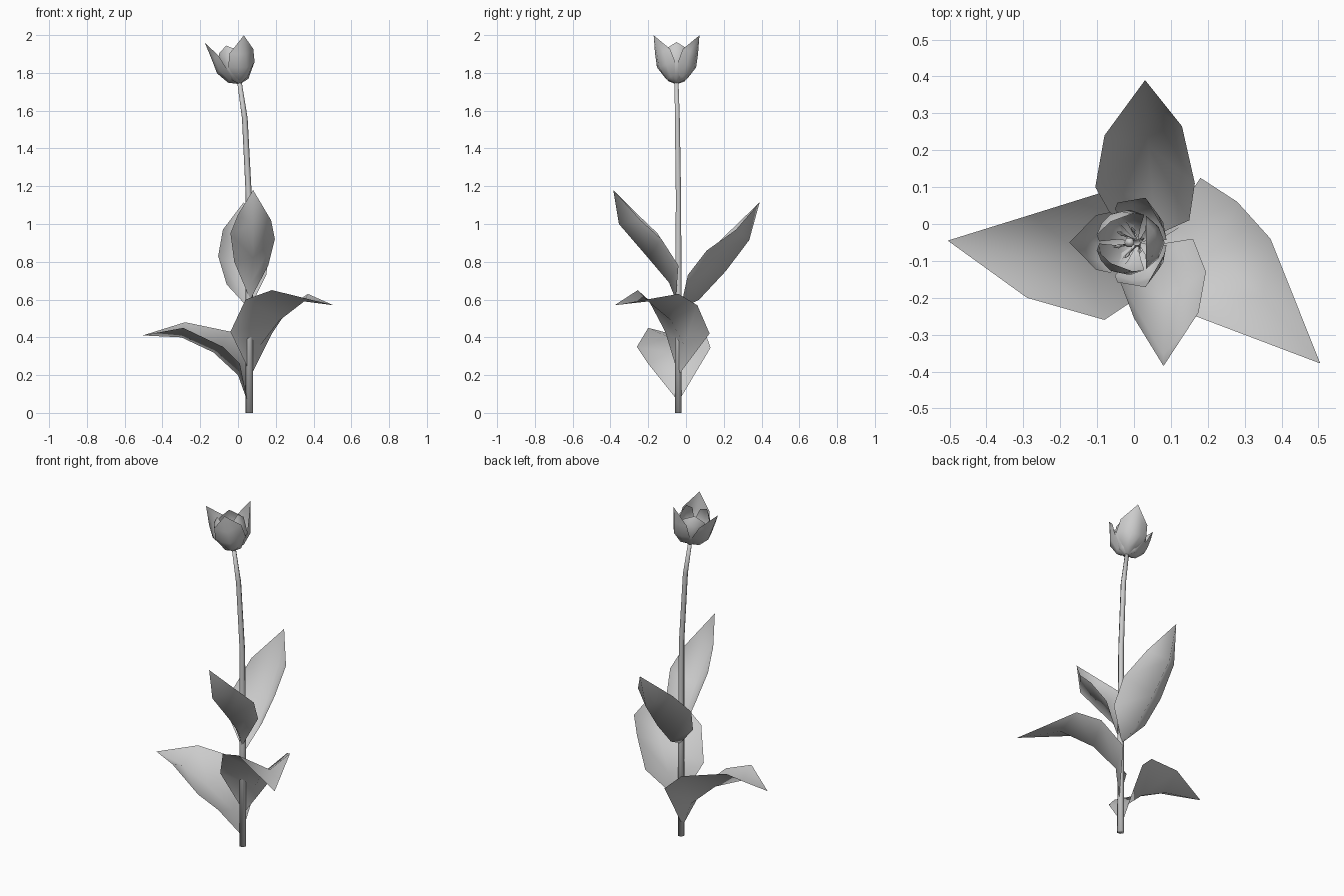
import bpy, bmesh
from math import sin, cos, pi, radians
from mathutils import Matrix, Vector

cube = bpy.data.objects.get("Cube")
if cube:
    bpy.data.objects.remove(cube, do_unlink=True)

GREY = (0.6, 0.6, 0.6, 1)
grey = bpy.data.materials.new("plain grey")
grey.use_nodes = True
grey.diffuse_color = GREY
grey.node_tree.nodes["Principled BSDF"].inputs["Base Color"].default_value = GREY


def finish(bm, name, matrix=None):
    if matrix:
        bm.transform(matrix)
    mesh = bpy.data.meshes.new(name)
    bm.to_mesh(mesh)
    bm.free()
    mesh.materials.append(grey)
    for poly in mesh.polygons:
        poly.use_smooth = True
    obj = bpy.data.objects.new(name, mesh)
    bpy.context.collection.objects.link(obj)
    return obj


def add_blade(bm, base, rows, tip):
    """Pointed sheet: each row crosses the blade, closed by a point at both ends."""
    base, tip = bm.verts.new(base), bm.verts.new(tip)
    rows = [[bm.verts.new(p) for p in row] for row in rows]
    for i in range(len(rows[0]) - 1):
        bm.faces.new((base, rows[0][i + 1], rows[0][i]))
        for low, high in zip(rows, rows[1:]):
            bm.faces.new((low[i], low[i + 1], high[i + 1], high[i]))
        bm.faces.new((rows[-1][i], rows[-1][i + 1], tip))


def add_tube(bm, path, radii, sides):
    rings = []
    for point, r in zip(path, radii):
        rings.append([bm.verts.new(Vector(point) + Vector((r * cos(2 * pi * k / sides),
                      r * sin(2 * pi * k / sides), 0))) for k in range(sides)])
    for a, b in zip(rings, rings[1:]):
        for k in range(sides):
            n = (k + 1) % sides
            bm.faces.new((a[k], a[n], b[n], b[k]))
    bm.faces.new(rings[0][::-1])
    bm.faces.new(rings[-1])


def leaf(name, base, rows, tip):
    bm = bmesh.new()
    add_blade(bm, base, rows, tip)
    finish(bm, name)


# Stem, leaning gently towards the flower
bm = bmesh.new()
add_tube(bm, [(.06, -.04, 0), (.06, -.04, .6), (.057, -.04, 1.15), (.036, -.046, 1.56), (.008, -.05, 1.75)],
         [.02, .019, .016, .015, .012], 6)
finish(bm, "stem")

# Leaves: rows run edge, midrib, edge
leaf("right_leaf", (.05, -.04, .06),
     [[(.01, -.2, .26), (0, -.05, .2), (.05, .13, .345)],
      [(-.08, -.26, .35), (-.13, -.09, .32), (-.04, .1, .43)],
      [(-.29, -.2, .45), (-.3, -.09, .4), (-.28, .025, .48)]],
     (-.505, -.045, .41))
leaf("left_leaf", (.07, -.04, .2),
     [[(-.04, -.11, .43), (.12, -.01, .36), (.18, .125, .42)],
      [(.04, -.2, .6), (.22, -.08, .49), (.28, .06, .57)],
      [(.18, -.255, .65), (.35, -.2, .59), (.37, -.04, .63)]],
     (.505, -.378, .57))
leaf("front_leaf", (.065, -.055, .6),
     [[(-.02, -.06, .8), (.07, -.09, .69), (.16, -.04, .78)],
      [(-.04, -.15, .95), (.08, -.2, .82), (.195, -.13, .92)],
      [(0, -.255, 1.05), (.08, -.355, 1), (.175, -.24, 1.02)]],
     (.08, -.385, 1.18))
leaf("back_leaf", (.06, -.03, .55),
     [[(.15, .01, .73), (.05, .07, .6), (-.06, .02, .68)],
      [(.165, .11, .86), (.04, .21, .75), (-.105, .1, .83)],
      [(.13, .265, .97), (.03, .335, .915), (-.08, .24, .97)]],
     (.03, .39, 1.115))

# Flower head tilts to the right side
head = Matrix.Translation((.01, -.05, 1.74)) @ Matrix.Rotation(radians(-11), 4, 'Y')


def polar(r, angle, h):
    return (r * cos(angle), r * sin(angle), h)


def petals(name, start, profile, tip):
    """Three cupped petals; profile rows give midrib radius, height, half angle."""
    for n in range(3):
        mid = radians(start + 120 * n)
        rows = [[polar(r * (1 - .08 * abs(s)), mid - s * radians(spread), h + .02 * abs(s))
                 for s in (1, .5, 0, -.5, -1)] for r, h, spread in profile]
        bm = bmesh.new()
        add_blade(bm, (0, 0, 0), rows, polar(tip[0], mid, tip[1]))
        finish(bm, f"{name}_{n + 1}", head)


petals("outer_petal", 60, [(.06, .02, 52), (.108, .08, 56), (.12, .15, 42)], (.14, .25))
petals("inner_petal", 0, [(.05, .02, 50), (.092, .09, 58), (.088, .16, 45)], (.065, .215))

# Pistil and six stamens inside the cup
bm = bmesh.new()
add_tube(bm, [(0, 0, 0), (0, 0, .1), (0, 0, .12)], [.01, .008, .014], 6)
finish(bm, "pistil", head)
bm = bmesh.new()
for n in range(6):
    a = n * pi / 3 + .3
    add_tube(bm, [polar(.01, a, .01), polar(.03, a, .09), polar(.034, a, .1), polar(.042, a, .13)],
             [.003, .003, .006, .002], 4)
finish(bm, "stamens", head)
